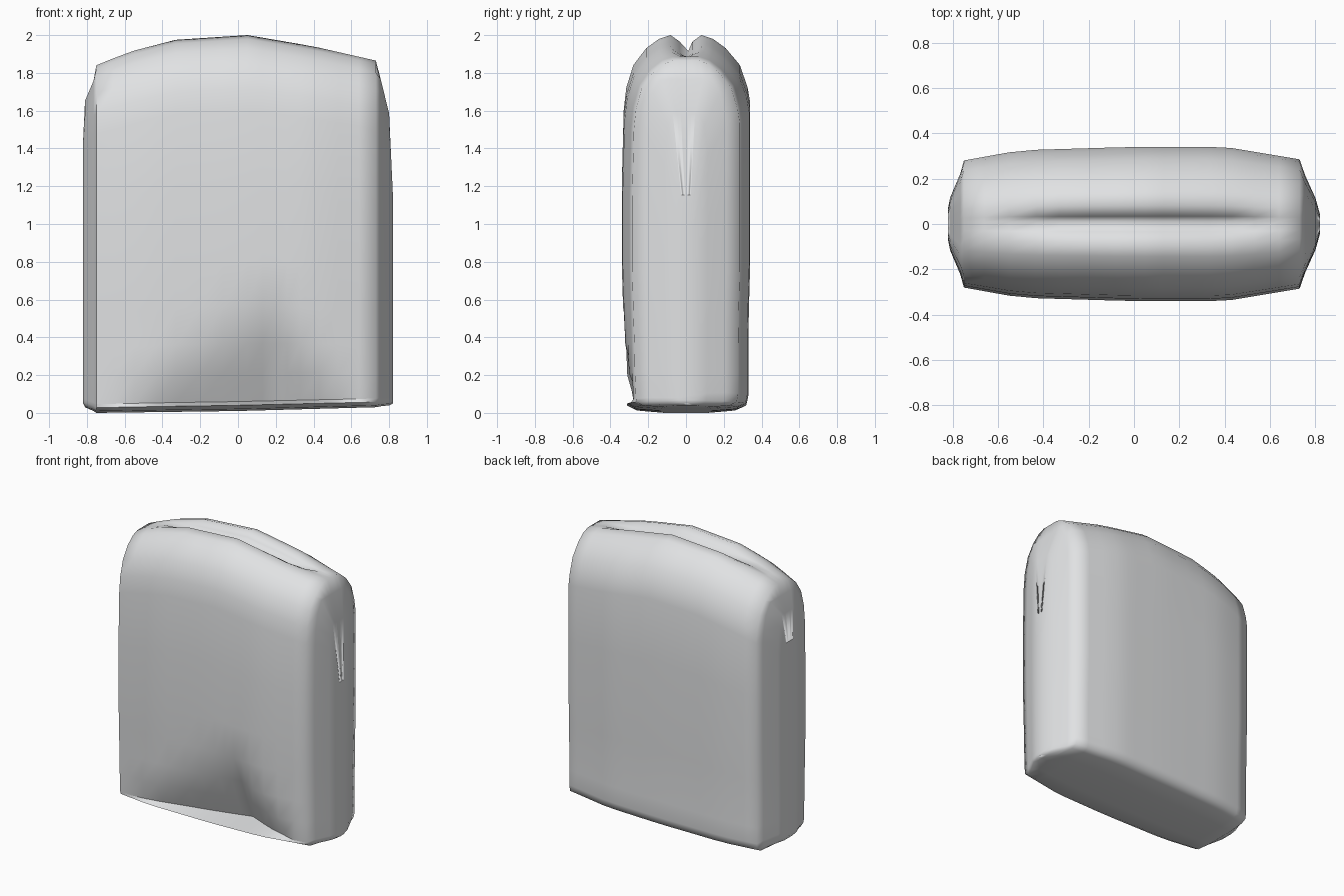
import bpy, bmesh

cube = bpy.data.objects.get("Cube")
if cube:
    bpy.data.objects.remove(cube)

fabric = bpy.data.materials.new("light grey")
fabric.use_nodes = True
GREY = (0.75, 0.76, 0.77, 1)
fabric.diffuse_color = GREY
fabric.node_tree.nodes["Principled BSDF"].inputs["Base Color"].default_value = GREY


def curve(points, t):
    """Straight-line interpolation through sorted (t, value) points."""
    if t <= points[0][0]:
        return points[0][1]
    for (a, va), (b, vb) in zip(points, points[1:]):
        if t <= b:
            return va + (vb - va) * (t - a) / (b - a)
    return points[-1][1]


# Plump outline across the depth: width fraction and height fraction
FRONT = [(0, 0), (.4, 0), (.8, .005), (.92, .015), (.93, .025), (.95, .1), (.96, .18), (.98, .28),
         (1, .4), (1, .6), (.97, .8), (.93, .86), (.82, .92), (.62, .965), (.42, .99), (.24, 1), (.1, 1)]
BACK = [(0, 0), (.4, 0), (.8, .005), (.94, .015), (.97, .04), (.97, .1), (.97, .18), (.98, .28),
        (1, .4), (1, .6), (1, .82), (.96, .86), (.84, .92), (.62, .965), (.42, .99), (.24, 1), (.1, 1)]

HALF_DEPTH = [(-.75, .28), (-.5, .325), (0, .34), (.4, .34), (.73, .285)]
TOP = [(-.75, 1.84), (-.58, 1.91), (-.33, 1.975), (.05, 2), (.4, 1.94), (.73, 1.865)]
BASE = [(-.75, 0), (0, .01), (.73, .03)]
NOTCH = [(-.6, 0), (-.33, .08), (.1, .085), (.43, .07), (.64, 0)]
DENT = [(-.66, 0), (.2, 1), (.64, 0)]
STATIONS = [-.75, -.66, -.55, -.43, -.33, -.2, -.08, .05, .13, .2, .26, .33, .43, .53, .64, .73]


def ring(x):
    """One closed section of the bag at the given position."""
    depth, top, base = curve(HALF_DEPTH, x), curve(TOP, x), curve(BASE, x)
    notch = curve(NOTCH, x)

    def height(w, h):
        # The lips of the top opening roll down into the slit
        lip = notch * .4 if w < .2 and h == 1 else 0
        return base + (top - base) * h - lip

    def dent(h):
        # Pyramid-shaped fold pressed into the lower front
        return .2 * max(0, curve(DENT, x) - (h - .025) / .26) if h > .02 else 0

    front = [(x, -depth * w + dent(h), height(w, h)) for w, h in FRONT]
    back = [(x, depth * w, height(w, h)) for w, h in BACK[1:]]
    return front + [(x, .012, top - notch)] + back[::-1]


def gusset(x, wide, low, high):
    """Narrowed, flat-topped section that bulges out of one end."""
    seam = ring(-.75 if x < 0 else .73)
    z0, z1 = min(p[2] for p in seam), max(p[2] for p in seam)
    return [(x, p[1] * wide, low + (high - low) * min(.96, (p[2] - z0) / (z1 - z0))) for p in seam]


sections = [gusset(-.82, .25, .05, 1.5), gusset(-.81, .42, .03, 1.72), gusset(-.765, .8, .01, 1.83)]
sections += [ring(x) for x in STATIONS]
sections += [gusset(.755, .75, .035, 1.84), gusset(.8, .4, .04, 1.65), gusset(.82, .15, .05, 1.2)]

# Skin the sections into a single soft bag
bm = bmesh.new()
loops = [[bm.verts.new(p) for p in s] for s in sections]
count = len(loops[0])
for a, b in zip(loops, loops[1:]):
    for i in range(count):
        j = (i + 1) % count
        bm.faces.new((a[i], a[j], b[j], b[i]))

# Close each end with strips running between its two sides
for end in (loops[0], loops[-1]):
    for i in range(len(FRONT)):
        quad = [end[i], end[i + 1], end[-i - 1], end[-i]]
        quad = list(dict.fromkeys(quad))
        if len(quad) > 2:
            bm.faces.new(quad)
bmesh.ops.recalc_face_normals(bm, faces=bm.faces)
for f in bm.faces:
    f.smooth = True

# Crisp stitched seam down the front corner
seam = loops[3]
for a, b in zip(seam[2:12], seam[3:13]):
    bm.edges.get((a, b)).smooth = False

# Crisp folds along the bottom lip and the foot of the dent
for a, b in zip(loops[3:], loops[4:-3]):
    for row in (3, 4):
        bm.edges.get((a[row], b[row])).smooth = False

mesh = bpy.data.meshes.new("bag_body")
bm.to_mesh(mesh)
bm.free()
mesh.materials.append(fabric)
bpy.context.collection.objects.link(bpy.data.objects.new("bag_body", mesh))
